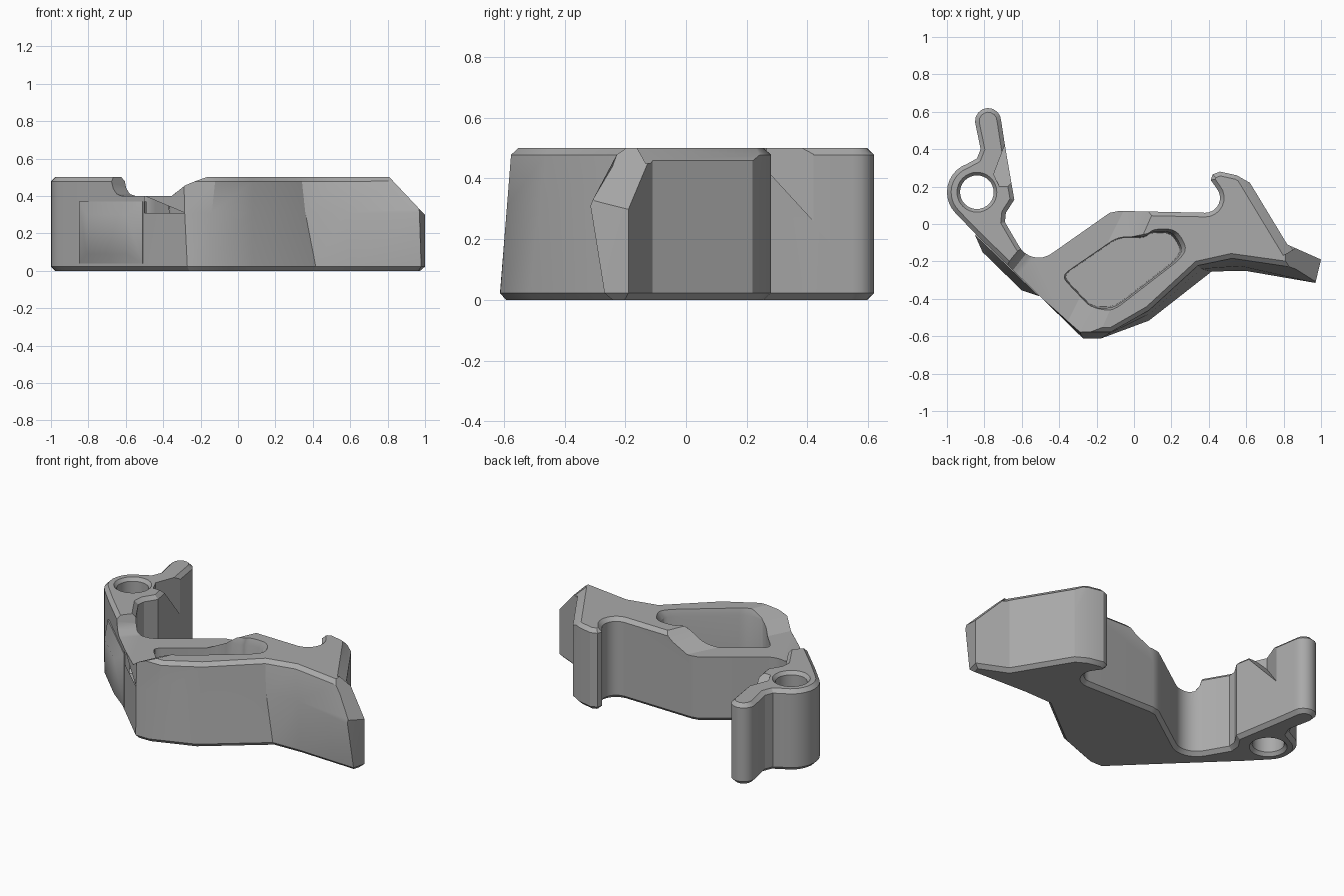
import bpy, bmesh
from math import radians, cos, sin
from mathutils import Vector

if "Cube" in bpy.data.objects:
    bpy.data.objects.remove(bpy.data.objects["Cube"])

grey = bpy.data.materials.new("mid_grey")
grey.use_nodes = True
colour = (0.4, 0.4, 0.4, 1)
grey.diffuse_color = colour
grey.node_tree.nodes["Principled BSDF"].inputs["Base Color"].default_value = colour

H = 0.5


def arc(cx, cy, r, a0, a1, n=8):
    angles = [radians(a0 + (a1 - a0) * i / n) for i in range(n + 1)]
    return [(cx + r * cos(a), cy + r * sin(a)) for a in angles]


def rounded(points, r, n=4):
    """Round every corner of a closed outline."""
    out = []
    for i, p in enumerate(points):
        p = Vector(p)
        a = (Vector(points[i - 1]) - p)
        b = (Vector(points[(i + 1) % len(points)]) - p)
        a = p + a.normalized() * min(r, a.length * 0.45)
        b = p + b.normalized() * min(r, b.length * 0.45)
        for k in range(n + 1):
            t = k / n
            out.append(tuple(a * (1 - t) ** 2 + p * 2 * t * (1 - t) + b * t * t))
    return out


def scaled(points, centre, factor):
    return [tuple(centre + (Vector(p) - centre) * factor) for p in points]


def at(z, points):
    return [(x, y, z) for x, y in points]


def loft(name, rings, chamfer=0):
    """Solid through rings of equal point count, with optional end chamfers."""
    bm = bmesh.new()
    rows = [[bm.verts.new(p) for p in ring] for ring in rings]
    n = len(rows[0])
    for low, high in zip(rows, rows[1:]):
        for i in range(n):
            j = (i + 1) % n
            bm.faces.new((low[i], low[j], high[j], high[i]))
    caps = [bm.faces.new(rows[0][::-1]), bm.faces.new(rows[-1])]
    bmesh.ops.recalc_face_normals(bm, faces=bm.faces)
    if chamfer:
        edges = [e for f in caps for e in f.edges]
        bmesh.ops.bevel(bm, geom=edges, offset=chamfer, segments=1,
                        affect='EDGES', clamp_overlap=False)
    mesh = bpy.data.meshes.new(name)
    bm.to_mesh(mesh)
    bm.free()
    mesh.materials.append(grey)
    ob = bpy.data.objects.new(name, mesh)
    bpy.context.collection.objects.link(ob)
    return ob


def cut(target, cutter):
    cutter.hide_render = True
    mod = target.modifiers.new("cut", 'BOOLEAN')
    mod.operation = 'DIFFERENCE'
    mod.solver = 'EXACT'
    mod.object = cutter
    bpy.context.view_layer.objects.active = target
    bpy.ops.object.modifier_apply(modifier=mod.name)
    bpy.data.objects.remove(cutter)


# Plan outline: arm and eye, leaning front wall, then hook and back
arm = (arc(-0.78, 0.55, 0.07, 0, 185) + [(-0.82, 0.4), (-0.84, 0.35)]
       + arc(-0.84, 0.17, 0.16, 110, 225, 10) + [(-0.85, -0.05), (-0.5, -0.39)])
front_low = [(-0.27, -0.615), (-0.18, -0.615), (0.08, -0.52),
             (0.42, -0.255), (0.6, -0.25), (0.98, -0.265)]
front_mid = [(-0.285, -0.59), (-0.14, -0.59), (0.08, -0.482),
             (0.36, -0.24), (0.57, -0.225), (0.97, -0.315)]
front_high = [(-0.29, -0.575), (-0.12, -0.575), (0.08, -0.46),
              (0.34, -0.22), (0.52, -0.18), (0.95, -0.24)]
back = ([(1.0, -0.19), (0.82, -0.11), (0.62, 0.22), (0.55, 0.26),
         (0.46, 0.28), (0.42, 0.265), (0.41, 0.235)]
        + arc(0.38, 0.14, 0.08, 40, -90) + [(-0.08, 0.07), (-0.13, 0.06)]
        + arc(-0.51, -0.06, 0.12, -55, -150)
        + [(-0.69, 0.01), (-0.685, 0.06), (-0.64, 0.13), (-0.69, 0.42)])
body = loft("bracket_body", [at(0, arm + front_low + back),
                             at(0.31, arm + front_mid + back),
                             at(H, arm + front_high + back)], 0.022)

# Pocket with tapered walls and chamfered rim
pocket = rounded([(0.28, -0.13), (0.22, -0.03), (0.1, -0.03), (0.07, -0.06),
                  (-0.09, -0.06), (-0.41, -0.28), (-0.24, -0.46), (-0.11, -0.46),
                  (0.24, -0.19)], 0.05)
middle = Vector((-0.05, -0.24))
cut(body, loft("pocket_cutter", [at(z, scaled(pocket, middle, f)) for z, f in
                                 ((0.1, 0.92), (0.46, 0.95), (0.52, 1.05))]))

# Eye hole, chamfered at both ends
sections = [(-0.01, 0.115), (0.02, 0.09), (H - 0.02, 0.09), (H + 0.01, 0.115)]
cut(body, loft("eye_cutter", [at(z, arc(-0.84, 0.17, r, 0, 348.75, 31))
                              for z, r in sections]))

# Saddle across the neck, running on behind the pocket
heights = [0.6, 0.5, 0.44, 0.41, 0.4, 0.4, 0.45, 0.505, 0.6]
back_x = [-0.42, -0.42, -0.4, -0.37, -0.33, -0.04, 0.06, 0.13, 0.13]
front_x = [-1.04, -1.04, -1.01, -0.97, -0.92, -0.42, -0.33, -0.2, -0.2]
cut(body, loft("saddle_cutter", [[(x, -0.65, z) for x, z in zip(front_x, heights)],
                                 [(x, 0.1, z) for x, z in zip(back_x, heights)]]))

# Sloped tip
tip = [(0.79, 0.521), (1.05, 0.245), (1.05, 0.6), (0.79, 0.6)]
cut(body, loft("tip_cutter", [[(x, y, z) for x, z in tip] for y in (-0.6, 0.05)]))

# Wide chamfer along the back edge beside the hook
outward = Vector((0.857, 0.515))
slope = [(-0.055, 0.505), (0.01, 0.45), (0.1, 0.45), (0.1, 0.6), (-0.055, 0.6)]
ends = [Vector((0.575, 0.295)), Vector((0.84, -0.143))]
cut(body, loft("edge_cutter", [[(*(end + outward * d), z) for d, z in slope]
                               for end in ends]))

# Sloped gusset beside the arm
plan = [(-0.72, 0.2, 0.5), (-0.55, 0.2, 0.5), (-0.55, 0.42, 0.26),
        (-0.692, 0.42, 0.26), (-0.75, 0.266, 0.428)]
cut(body, loft("gusset_cutter", [plan, [(x, y, 0.6) for x, y, z in plan]]))


# Raised pad on the front of the neck
def pad_ring(x0, y0, x1, y1, z0, z1):
    return [(x0, y0, z0), (x1, y1, z0), (x1, y1, z1), (x0, y0, z1)]


pad = loft("neck_pad", [pad_ring(-0.82, -0.04, -0.49, -0.36, 0.04, 0.37),
                        pad_ring(-0.85, -0.06, -0.51, -0.385, 0.04, 0.37),
                        pad_ring(-0.81, -0.15, -0.6, -0.355, 0.09, 0.3)])

for ob, angle in ((body, 25), (pad, 50)):
    bpy.ops.object.select_all(action='DESELECT')
    ob.select_set(True)
    bpy.context.view_layer.objects.active = ob
    bpy.ops.object.shade_smooth_by_angle(angle=radians(angle))
